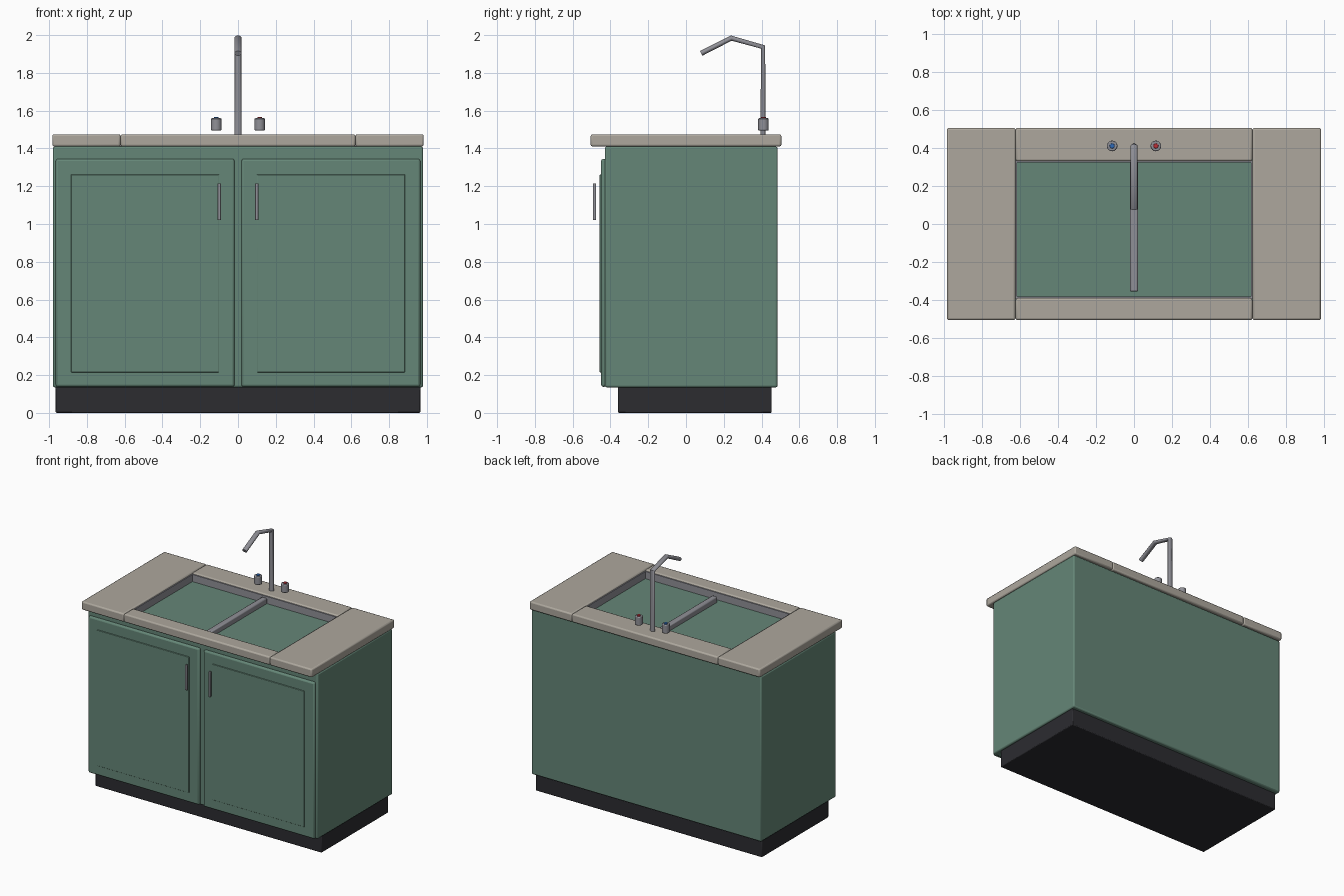
import bpy
from mathutils import Vector

if "Cube" in bpy.data.objects:
    bpy.data.objects.remove(bpy.data.objects["Cube"])


def material(name, rgb):
    m = bpy.data.materials.new(name)
    m.diffuse_color = (*rgb, 1)
    m.use_nodes = True
    m.node_tree.nodes["Principled BSDF"].inputs["Base Color"].default_value = m.diffuse_color
    return m


GREEN = material("green_paint", (0.13, 0.24, 0.185))
STONE = material("stone", (0.42, 0.39, 0.34))
DARK = material("dark_plinth", (0.025, 0.025, 0.03))
STEEL = material("steel", (0.28, 0.28, 0.31))
BLUE = material("cold_blue", (0.03, 0.15, 0.5))
RED = material("hot_red", (0.5, 0.03, 0.04))


def smooth(ob):
    bpy.ops.object.select_all(action='DESELECT')
    ob.select_set(True)
    bpy.context.view_layer.objects.active = ob
    bpy.ops.object.shade_smooth_by_angle(angle=0.7)


def box(name, x, y, z, mat, bevel=0.01):
    """Rounded box from (min, max) ranges."""
    lo, hi = Vector((x[0], y[0], z[0])), Vector((x[1], y[1], z[1]))
    bpy.ops.mesh.primitive_cube_add(size=1, location=(lo + hi) / 2)
    ob = bpy.context.object
    ob.name = name
    ob.scale = hi - lo
    bpy.ops.object.transform_apply(location=False, rotation=False, scale=True)
    ob.data.materials.append(mat)
    if bevel:
        mod = ob.modifiers.new("bevel", 'BEVEL')
        mod.width = bevel
        mod.segments = 2
        smooth(ob)
    return ob


def cylinder(name, x, y, z0, z1, r, mat, bevel):
    bpy.ops.mesh.primitive_cylinder_add(vertices=24, radius=r, depth=z1 - z0,
                                        location=(x, y, (z0 + z1) / 2))
    ob = bpy.context.object
    ob.name = name
    ob.data.materials.append(mat)
    mod = ob.modifiers.new("bevel", 'BEVEL')
    mod.width = bevel
    mod.segments = 2
    mod.limit_method = 'ANGLE'
    smooth(ob)


# Plinth and cabinet
box("plinth", (-0.965, 0.965), (-0.36, 0.453), (0, 0.14), DARK, 0.006)
box("cabinet_body", (-0.98, 0.98), (-0.43, 0.485), (0.135, 1.41), GREEN, 0.01)

# Doors, raised panels, handles, end slabs and end basin walls on both sides
for side, s in (("left", -1), ("right", 1)):
    def span(a, b):
        return tuple(sorted((s * a, s * b)))
    box(side + "_door", span(0.018, 0.965), (-0.45, -0.42), (0.138, 1.345), GREEN, 0.012)
    box(side + "_door_panel", span(0.10, 0.884), (-0.457, -0.44), (0.215, 1.262), GREEN, 0.003)
    box(side + "_handle", span(0.09, 0.108), (-0.493, -0.476), (1.02, 1.215), STEEL, 0.003)
    box(side + "_counter", span(0.622, 0.983), (-0.505, 0.505), (1.41, 1.475), STONE)
    box(side + "_basin_wall", span(0.614, 0.63), (-0.395, 0.335), (1.40, 1.465), STEEL, 0)

# Front and back counter strips
box("front_counter", (-0.622, 0.622), (-0.505, -0.39), (1.41, 1.475), STONE)
box("back_counter", (-0.622, 0.622), (0.33, 0.505), (1.41, 1.475), STONE)

# Front and back basin walls, and the divider
box("front_basin_wall", (-0.62, 0.62), (-0.398, -0.382), (1.40, 1.465), STEEL, 0)
box("back_basin_wall", (-0.62, 0.62), (0.322, 0.338), (1.40, 1.465), STEEL, 0)
box("basin_divider", (-0.022, 0.022), (-0.355, 0.325), (1.405, 1.452), STEEL, 0.008)

# Faucet: bent pipe, slightly wider across x
curve = bpy.data.curves.new("faucet", 'CURVE')
curve.dimensions = '3D'
curve.bevel_depth = 0.0145
curve.bevel_resolution = 3
curve.use_fill_caps = True
path = [(0.408, 1.46), (0.408, 1.937), (0.24, 1.984), (0.08, 1.903)]
spline = curve.splines.new('POLY')
spline.points.add(len(path) - 1)
for p, (y, z) in zip(spline.points, path):
    p.co = (0, y, z, 1)
faucet = bpy.data.objects.new("faucet", curve)
bpy.context.collection.objects.link(faucet)
faucet.scale.x = 1.35
curve.materials.append(STEEL)
bpy.ops.object.select_all(action='DESELECT')
faucet.select_set(True)
bpy.context.view_layer.objects.active = faucet
bpy.ops.object.convert(target='MESH')
smooth(bpy.context.object)

# Cold and hot taps with coloured caps
for label, x, mat in (("cold", -0.115, BLUE), ("hot", 0.115, RED)):
    cylinder(label + "_tap", x, 0.41, 1.495, 1.56, 0.028, STEEL, 0.005)
    cylinder(label + "_tap_cap", x, 0.41, 1.55, 1.567, 0.013, mat, 0.002)
